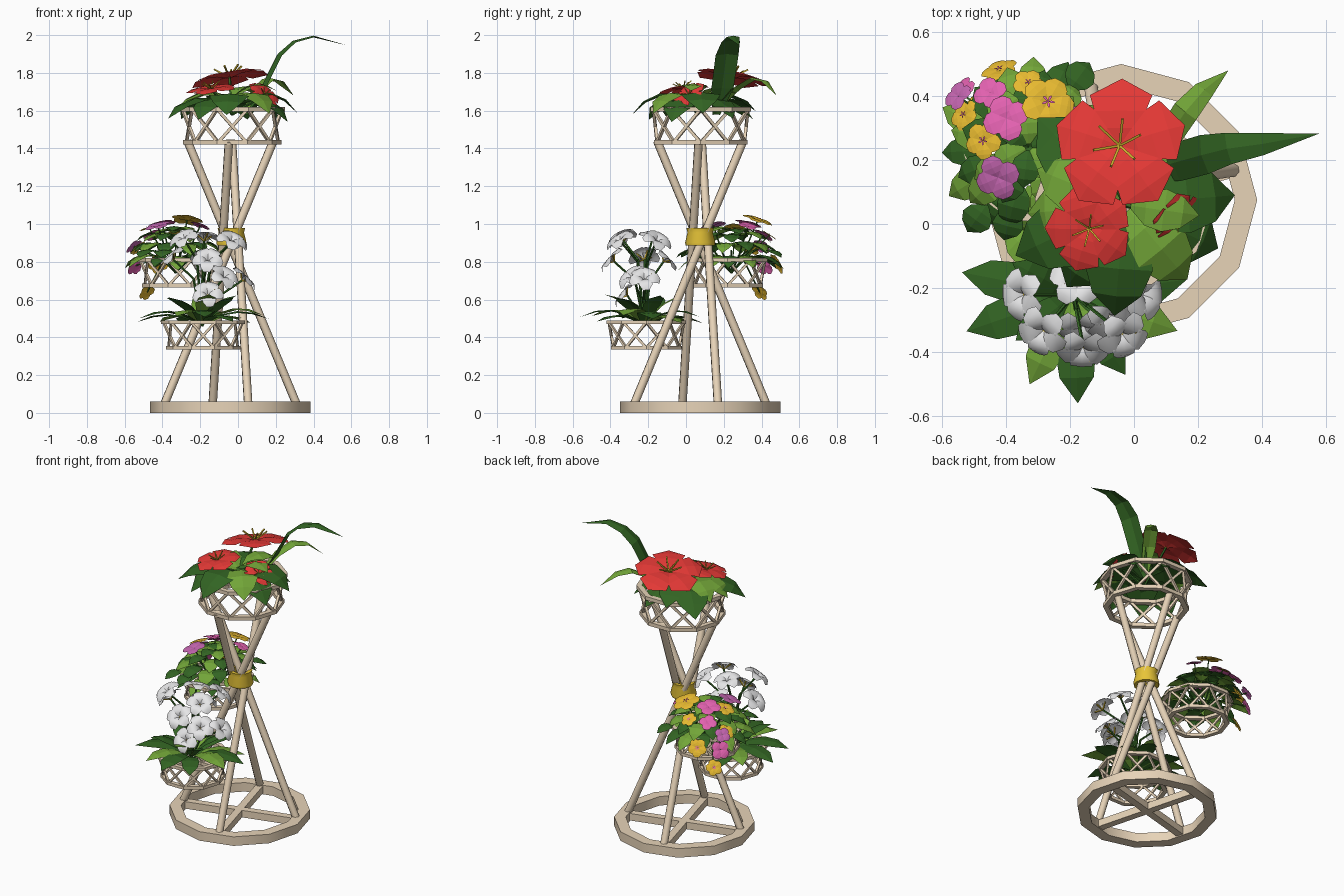
import bpy, bmesh, math, random
from mathutils import Vector as V

if "Cube" in bpy.data.objects:
    bpy.data.objects.remove(bpy.data.objects["Cube"])

random.seed(4)
COLOURS = {
    "wood": (0.82, 0.67, 0.49), "gold": (0.82, 0.57, 0.04),
    "dark_green": (0.033, 0.13, 0.017), "light_green": (0.17, 0.38, 0.04),
    "red": (0.77, 0.04, 0.036), "pink": (0.76, 0.12, 0.43), "magenta": (0.55, 0.13, 0.43),
    "yellow": (0.80, 0.49, 0.03), "white": (0.92, 0.92, 0.93), "stamen": (0.62, 0.44, 0.03)}
MATS = {}
for name, c in COLOURS.items():
    MATS[name] = bpy.data.materials.new(name)
    MATS[name].diffuse_color = (*c, 1)
UP = V((0, 0, 1))


def finish(bm, name, mats, closed=False, smooth=0):
    if closed:
        bmesh.ops.recalc_face_normals(bm, faces=bm.faces)
    me = bpy.data.meshes.new(name)
    bm.to_mesh(me)
    bm.free()
    for m in mats:
        me.materials.append(MATS[m])
    ob = bpy.data.objects.new(name, me)
    bpy.context.collection.objects.link(ob)
    if smooth:
        bpy.ops.object.select_all(action='DESELECT')
        ob.select_set(True)
        bpy.context.view_layer.objects.active = ob
        bpy.ops.object.shade_smooth_by_angle(angle=math.radians(smooth))
    return ob


def ring(bm, c, profile, n, phase=0):
    """Closed (r, z) profile turned round a vertical axis with n sides."""
    rows = []
    for i in range(n):
        a = phase + math.tau * i / n
        rows.append([bm.verts.new((c[0] + r * math.cos(a), c[1] + r * math.sin(a), z)) for r, z in profile])
    m = len(profile)
    for i in range(n):
        for j in range(m):
            p, q = rows[i], rows[(i + 1) % n]
            bm.faces.new((p[j], q[j], q[(j + 1) % m], p[(j + 1) % m]))


def stick(bm, a, b, r, sides=6, mat=0):
    a, b = V(a), V(b)
    d = (b - a).normalized()
    u = d.cross(UP if abs(d.z) < 0.95 else V((1, 0, 0))).normalized()
    w = d.cross(u)
    rows = []
    for p in (a, b):
        rows.append([bm.verts.new(p + (u * math.cos(t) + w * math.sin(t)) * r)
                     for t in [math.tau * (k + 0.5) / sides for k in range(sides)]])
    fs = [bm.faces.new((rows[0][k], rows[0][(k + 1) % sides], rows[1][(k + 1) % sides], rows[1][k]))
          for k in range(sides)]
    fs += [bm.faces.new(rows[0][::-1]), bm.faces.new(rows[1])]
    for f in fs:
        f.material_index = mat


def sweep(bm, pts, halves, side, fold, mat):
    """Folded sheet along pts; half widths per point."""
    rows = []
    for i, (p, h) in enumerate(zip(pts, halves)):
        t = pts[min(i + 1, len(pts) - 1)] - pts[max(i - 1, 0)]
        nrm = t.cross(-side).normalized()
        mid = bm.verts.new(p)
        if h < 1e-5:
            rows.append((mid, mid, mid))
        else:
            rows.append((bm.verts.new(p - side * h + nrm * fold * h), mid, bm.verts.new(p + side * h + nrm * fold * h)))
    for r0, r1 in zip(rows, rows[1:]):
        for k in (0, 1):
            vs = list(dict.fromkeys((r0[k], r1[k], r1[k + 1], r0[k + 1])))
            bm.faces.new(vs[::-1]).material_index = mat


LEAF = (0.15, 0.82, 1.0, 0.72, 0)
STRAP = (0.35, 0.75, 1.0, 0.85, 0)
STAR = (0.1, 0.42, 0.82, 1.0, 0)
ROUND = (0.12, 0.55, 1.0, 0.95, 0.45)


def blade(bm, p, d, up, length, e0, e1, half, shape, fold=0.15, mat=0):
    """Leaf or petal starting at p, bending from elevation e0 to e1 (degrees)."""
    p, d, n = V(p), d.normalized(), len(shape) - 1
    pts = [p.copy()]
    for i in range(n):
        e = math.radians(e0 + (e1 - e0) * i / (n - 1))
        p = p + (d * math.cos(e) + up * math.sin(e)) * (length / n)
        pts.append(p)
    sweep(bm, pts, [s * half for s in shape], up.cross(d).normalized(), fold, mat)


def frame(n):
    n = V(n).normalized()
    x = n.cross(V((0, 1, 0.01))).normalized()
    return x, n.cross(x), n


def flower(bm, c, n, r, petals, shape, half, e0, e1, mat, phase=0, stamens=5, smat=1, slen=0.35, thick=0.025):
    x, y, n = frame(n)
    c = V(c)
    for k in range(petals):
        a = phase + math.tau * k / petals
        blade(bm, c, x * math.cos(a) + y * math.sin(a), n, r, e0, e1, r * half, shape, 0.1, mat)
    for k in range(stamens):
        a = math.tau * (k + 0.3) / stamens
        tip = c + (x * math.cos(a) + y * math.sin(a)) * r * slen + n * r * slen * 0.7
        stick(bm, c, tip, r * thick, 4, smat)


def rosette(bm, c, count, rad, length, e0, e1, half, shape, phase, step=2):
    """Ring of leaves; every step-th one is light green."""
    for k in range(count):
        a = phase + math.tau * (k + random.uniform(-.2, .2)) / count
        d = V((math.cos(a), math.sin(a), 0))
        s = random.uniform(0.88, 1.1)
        blade(bm, V(c) + d * rad, d, UP, length * s, e0 + random.uniform(-8, 8), e1, half * s, shape,
              0.13, int(k % step == 1))


# --- Stand: base ring, cross bars, four crossing poles, gold band
CX, CY = -0.04, 0.075
bm = bmesh.new()
ring(bm, (CX, CY), [(0.425, 0), (0.425, 0.06), (0.355, 0.06), (0.355, 0)], 12)
finish(bm, "base_ring", ["wood"], True, 40)

bars, poles = bmesh.new(), bmesh.new()
for k in range(4):
    a = math.radians(15 + 90 * k)
    b = math.radians(178 + 90 * k)
    fx, fy = math.cos(a), math.sin(a)
    stick(bars, (CX, CY, 0.03), (CX + 0.37 * fx, CY + 0.37 * fy, 0.03), 0.033, 4)
    stick(poles, (CX + 0.365 * fx, CY + 0.365 * fy, 0.04),
          (CX + 0.228 * math.cos(b), CY + 0.228 * math.sin(b), 1.44), 0.023, 8)
finish(bars, "base_cross_bars", ["wood"], True)
finish(poles, "stand_poles", ["wood"], True, 50)

bm = bmesh.new()
ring(bm, (CX + 0.005, CY), [(0.076, 0.885), (0.08, 0.90), (0.067, 0.955), (0.073, 0.98), (0.05, 0.98), (0.05, 0.885)], 12)
finish(bm, "gold_band", ["gold"], True, 40)


# --- Lattice baskets
def basket(name, c, z0, z1, r0, r1, bar, n=10):
    bm = bmesh.new()
    for r, z in ((r0, z0), (r1, z1 - bar)):
        ring(bm, c, [(r, z), (r, z + bar), (r - bar * 1.4, z + bar), (r - bar * 1.4, z)], n)

    def at(i, r, z):
        a = math.tau * i / n
        return (c[0] + r * math.cos(a), c[1] + r * math.sin(a), z)
    for i in range(n):
        lo, hi = r0 - bar * 0.7, r1 - bar * 0.7
        stick(bm, at(i, lo, z0 + bar / 2), at(i + 1, hi, z1 - bar / 2), bar * 0.46, 4)
        stick(bm, at(i + 1, lo, z0 + bar / 2), at(i, hi, z1 - bar / 2), bar * 0.46, 4)
    finish(bm, name, ["wood"], True)


TOP, MID, LOW = (-0.03, 0.078), (-0.31, 0.22), (-0.185, -0.21)
basket("top_basket", TOP, 1.42, 1.62, 0.26, 0.28, 0.024)
basket("middle_basket", MID, 0.665, 0.82, 0.197, 0.222, 0.02)
basket("lower_basket", LOW, 0.335, 0.49, 0.197, 0.222, 0.02)

# --- Top plant: broad leaves, two arching straps, three red flowers
GREENS = ["dark_green", "light_green"]
bm = bmesh.new()
c = V((-0.03, 0.06, 1.63))
# (tip angle, length, lift of base, start pitch, end pitch, colour)
LEAVES = ((5, .38, .02, 28, -50, 0), (-50, .34, .03, 25, -55, 1), (-95, .38, .02, 25, -50, 0), (-125, .35, .0, 25, -55, 0),
          (-155, .40, .0, 22, -45, 0), (-175, .33, .02, 28, -50, 1), (135, .41, .0, 22, -45, 0), (158, .32, .03, 28, -50, 1),
          (75, .33, .0, 20, -50, 0), (38, .33, .0, 22, -50, 0), (105, .34, .02, 25, -45, 0),
          (-8, .24, .06, 38, -30, 1), (-25, .36, .0, 22, -55, 0), (60, .24, .05, 35, -30, 1))
for ang, ln, lift, e0, e1, m in LEAVES:
    d = V((math.cos(math.radians(ang)), math.sin(math.radians(ang)), 0))
    blade(bm, c + d * 0.02 + UP * lift, d, UP, ln, e0, e1, ln * 0.28, LEAF, 0.12, m)
finish(bm, "top_plant_leaves", GREENS)

bm = bmesh.new()
straps = [([(0.04, 0.16, 1.58), (0.12, 0.19, 1.72), (0.21, 0.215, 1.90), (0.29, 0.235, 1.97), (0.40, 0.25, 1.997), (0.58, 0.283, 1.945)],
           (0.02, 0.06, 0.062, 0.05, 0.035, 0), 0),
          ([(0.04, 0.15, 1.60), (0.10, 0.26, 1.72), (0.16, 0.35, 1.775), (0.22, 0.42, 1.76), (0.295, 0.48, 1.68)],
           (0.02, 0.04, 0.042, 0.032, 0), 1)]
for pts, hw, m in straps:
    pts = [V(p) for p in pts]
    d = pts[-1] - pts[0]
    sweep(bm, pts, hw, UP.cross(V((d.x, d.y, 0))).normalized(), 0.2, m)
finish(bm, "arching_leaves", GREENS)

bm = bmesh.new()
for p, n, r, ph in (((-0.045, 0.245, 1.775), (-0.17, 0.18, 1), 0.22, 0.0),
                    ((-0.14, -0.015, 1.715), (-0.12, -0.15, 1), 0.145, 0.3),
                    ((0.14, 0.015, 1.685), (0.55, -0.5, 0.7), 0.10, 0.4)):
    x, y, nn = frame(n)
    # turn so that one petal points to the back
    flower(bm, p, n, r, 5, STAR, 0.45, 15, -20, 0, math.atan2(y.y, x.y) + ph, 6)
    stick(bm, p, (c[0], c[1], 1.58), 0.008, 5, 2)
finish(bm, "red_flowers", ["red", "stamen", "dark_green"])

# --- Middle plant: dome of small leaves with pink and yellow flowers
bm = bmesh.new()
c = (-0.33, 0.24)
for count, rad, z, ln, e0, e1, ph in ((12, 0.12, 0.83, 0.19, 5, -50, 0.0), (12, 0.11, 0.89, 0.165, 20, -55, 0.3),
                                      (9, 0.07, 0.94, 0.15, 20, -45, 0.1), (6, 0.01, 0.965, 0.14, 25, -35, 0.4)):
    rosette(bm, (*c, z), count, rad, ln, e0, e1, 0.05, LEAF, ph, 2)
for x, y in ((-0.46, 0.06), (-0.38, 0.05), (-0.2, 0.42)):
    blade(bm, (x, y, 0.86), V((x - c[0], y - c[1], 0)), UP, 0.12, 10, -50, 0.05, LEAF, 0.13, 0)
for k in range(14):
    a = math.tau * k / 14
    stick(bm, (*c, 0.74), (c[0] + 0.12 * math.cos(a), c[1] + 0.12 * math.sin(a), 0.86), 0.005, 4, 0)
finish(bm, "middle_plant_leaves", GREENS)

bm = bmesh.new()
MIDFLOWERS = (((-0.40, 0.33, 1.0), 0.074, 0), ((-0.425, 0.145, 0.99), 0.072, 1), ((-0.54, 0.41, 0.78), 0.06, 0),
              ((-0.45, 0.41, 0.94), 0.055, 0), ((-0.27, 0.38, 1.02), 0.085, 2), ((-0.47, 0.26, 0.98), 0.06, 2),
              ((-0.53, 0.34, 0.87), 0.052, 2), ((-0.42, 0.48, 0.79), 0.06, 2), ((-0.48, 0.39, 0.64), 0.052, 2),
              ((-0.20, 0.33, 0.99), 0.055, 0), ((-0.33, 0.44, 0.94), 0.05, 2), ((-0.55, 0.40, 0.88), 0.05, 1))
for p, r, m in MIDFLOWERS:
    n = V(p) - V((c[0], c[1], 0.74))
    n.z = max(n.z, 0.06) * 1.3 + 0.06
    flower(bm, p, n, r, 4 if m < 2 else 5, ROUND, 0.5 if m < 2 else 0.46, 18, -15, m, 0.4, 0)
    if m == 2:
        flower(bm, V(p) + n.normalized() * r * 0.13, n, r * 0.25, 5, ROUND, 0.18, 15, 0, 0, 0.4, 0)
    stick(bm, p, (c[0] + (p[0] - c[0]) * 0.4, c[1] + (p[1] - c[1]) * 0.4, 0.82), 0.004, 4, 3)
finish(bm, "pink_and_yellow_flowers", ["pink", "magenta", "yellow", "dark_green"])

# --- Lower plant: strap leaves, stems and white flowers
bm = bmesh.new()
c = (-0.19, -0.22)
rosette(bm, (*c, 0.48), 11, 0.02, 0.325, 28, -22, 0.06, STRAP, 0.15, 3)
rosette(bm, (*c, 0.49), 6, 0.02, 0.23, 55, 12, 0.05, STRAP, 0.5, 3)
finish(bm, "lower_plant_leaves", GREENS)

bm = bmesh.new()
LILIES = (((-0.34, -0.22, 0.81), (-.7, -.1, .8)), ((-0.18, -0.18, 0.91), (0, .3, 1)), ((0.02, -0.22, 0.70), (.7, 0, .7)),
          ((-0.04, -0.34, 0.90), (.3, -.5, .8)), ((-0.16, -0.38, 0.80), (0, -.8, .7)), ((-0.28, -0.33, 0.91), (-.4, -.4, .8)),
          ((-0.08, -0.28, 0.71), (.4, -.6, .7)), ((-0.03, -0.16, 0.90), (.5, .4, .8)), ((-0.16, -0.31, 0.62), (0, -.8, .6)),
          ((-0.17, -0.12, 0.80), (0, .7, .7)))
for i, (p, n) in enumerate(LILIES):
    flower(bm, p, n, 0.11, 5, ROUND, 0.33, 62, -45, 0, i, 4, 1, 0.4, 0.04)
    mid = V((c[0] + (p[0] - c[0]) * 0.3, c[1] + (p[1] - c[1]) * 0.3, p[2] - 0.1))
    stick(bm, (*c, 0.46), mid, 0.007, 5, 2)
    stick(bm, mid, p, 0.006, 5, 2)
finish(bm, "white_flowers", ["white", "stamen", "dark_green"], False, 60)

for m in bpy.data.materials:
    if m.users and not m.is_grease_pencil:
        m.use_nodes = True
        m.node_tree.nodes["Principled BSDF"].inputs["Base Color"].default_value = m.diffuse_color
